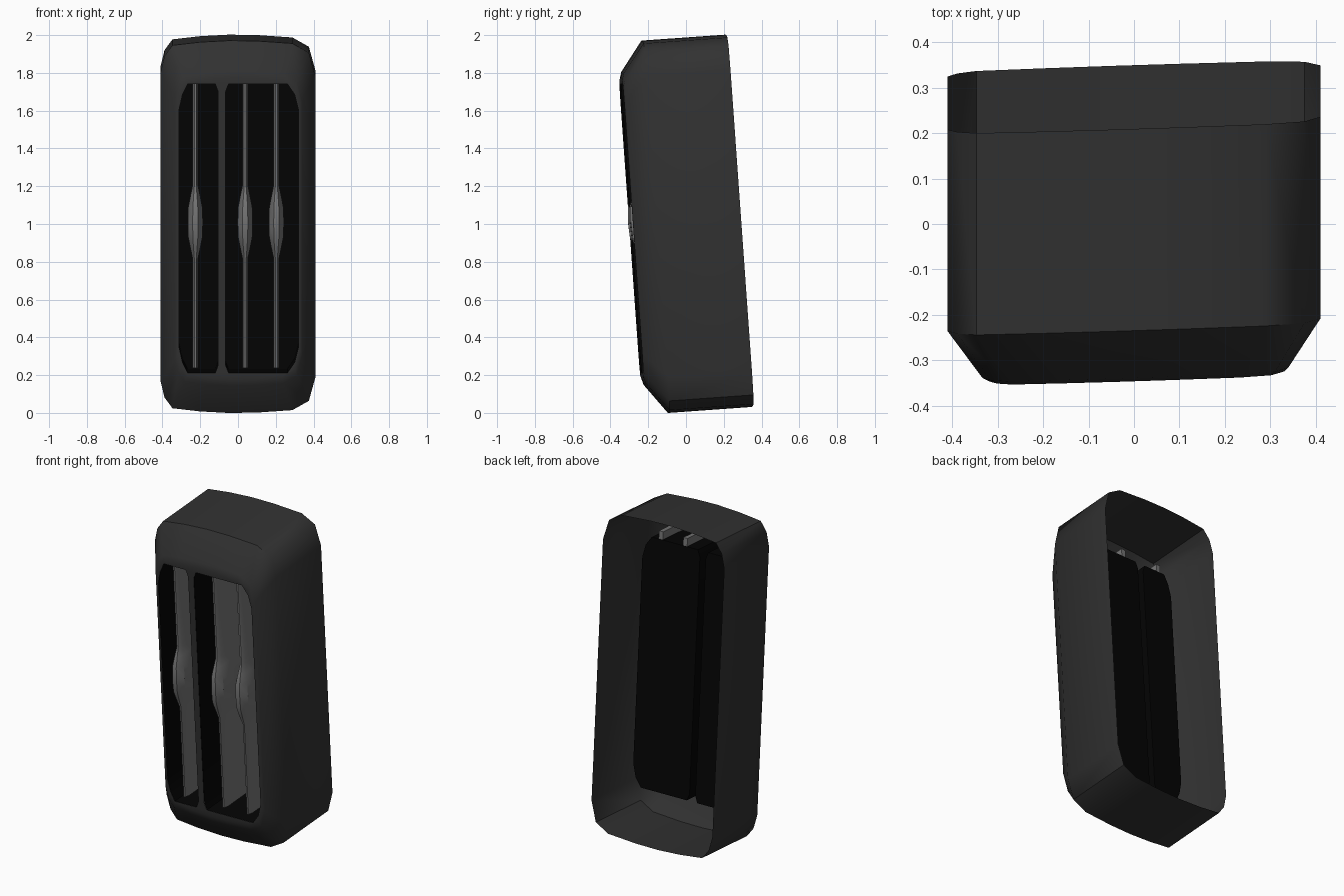
import bpy, bmesh, math

if "Cube" in bpy.data.objects:
    bpy.data.objects.remove(bpy.data.objects["Cube"])

TILT = math.atan2(0.071, 0.9975)   # whole unit leans forward
SHEAR = 0.032                      # and is slightly skewed in plan


def material(name, v):
    m = bpy.data.materials.new(name)
    m.diffuse_color = (v, v, v, 1)
    m.use_nodes = True
    m.node_tree.nodes["Principled BSDF"].inputs["Base Color"].default_value = m.diffuse_color
    return m


shell_mat = material("charcoal plastic", 0.031)
black_mat = material("black plastic", 0.0012)
fin_mat = material("grey plastic", 0.18)


def place(x, y, z):
    """Local upright coordinates to the leaning, skewed position."""
    c, s = math.cos(TILT), math.sin(TILT)
    return (x, c * y - s * z + SHEAR * x, 0.997 + s * y + c * z)


def ring(bm, pts, y, sx=1, sz=1, ox=0):
    return [bm.verts.new((x * sx + ox, y, z * sz)) for x, z in pts]


def bridge(bm, a, b):
    n = len(a)
    for i in range(n):
        bm.faces.new((a[i], a[(i + 1) % n], b[(i + 1) % n], b[i]))


def finish(bm, name, mat, angle=45):
    bmesh.ops.recalc_face_normals(bm, faces=bm.faces[:])
    for v in bm.verts:
        v.co = place(*v.co)
    me = bpy.data.meshes.new(name)
    bm.to_mesh(me)
    bm.free()
    me.materials.append(mat)
    ob = bpy.data.objects.new(name, me)
    bpy.context.collection.objects.link(ob)
    bpy.ops.object.select_all(action='DESELECT')
    ob.select_set(True)
    bpy.context.view_layer.objects.active = ob
    bpy.ops.object.shade_smooth_by_angle(angle=math.radians(angle))
    return ob


def mirror_z(top):
    """Close an upper half outline with its mirror below."""
    return top + [(x, -z) for x, z in reversed(top)]


# outlines seen from the front (x, z)
outline = mirror_z([(-.41, .82), (-.389, .906), (-.347, .963), (-.2, .98),
                    (-.05, .988), (.1, .986), (.288, .973), (.375, .924),
                    (.41, .798)])
left_slot = mirror_z([(-.312, .63), (-.294, .71), (-.267, .766),
                      (-.12, .766), (-.105, .725)])
right_slot = mirror_z([(-.066, .725), (-.05, .766), (.262, .766),
                       (.30, .711), (.32, .63)])

# housing: open-backed shell, sloped front frame with two slots
bm = bmesh.new()
rings = [ring(bm, outline, .28), ring(bm, outline, -.165),
         ring(bm, outline, -.28, .82, .845, .003),
         ring(bm, outline, -.29, .79, .81, .006)]
for a, b in zip(rings, rings[1:]):
    bridge(bm, a, b)
front = rings[-1]
edges = [bm.edges.get((front[i], front[i - 1])) for i in range(len(front))]
for slot in (left_slot, right_slot):
    r = ring(bm, slot, -.29)
    edges += [bm.edges.new((r[i], r[i - 1])) for i in range(len(r))]
bmesh.ops.triangle_fill(bm, use_beauty=True, use_dissolve=False, edges=edges,
                        normal=(0, -1, 0))
finish(bm, "housing", shell_mat)

# black pockets behind the slots
for name, slot in (("left_pocket", left_slot), ("right_pocket", right_slot)):
    bm = bmesh.new()
    a, b = ring(bm, slot, -.289), ring(bm, slot, .01)
    bridge(bm, a, b)
    bm.faces.new(b)
    finish(bm, name, black_mat, 30)

# fins: thin upright blades with a swollen grip at mid height
rows = [(-.744, 0), (-.165, 0), (-.11, .45), (-.05, .9), (.03, 1),
        (.11, .9), (.17, .45), (.225, 0), (.815, 0)]
for i, x in enumerate((-.226, .038, .203)):
    bm = bmesh.new()
    sections = []
    for z, b in rows:
        half = [(-.253 - .045 * b, .005 + .009 * b),
                (-.225 - .03 * b, .014 + .026 * b),
                (-.12, .014 + .012 * b), (.008, .014)]
        pts = [(x - w, y) for y, w in half] + [(x + w, y) for y, w in half[::-1]]
        sections.append([bm.verts.new((px, y, z)) for px, y in pts])
    for a, b in zip(sections, sections[1:]):
        bridge(bm, a, b)
    bm.faces.new(sections[0])
    bm.faces.new(sections[-1])
    finish(bm, f"fin_{i + 1}", fin_mat, 35)
